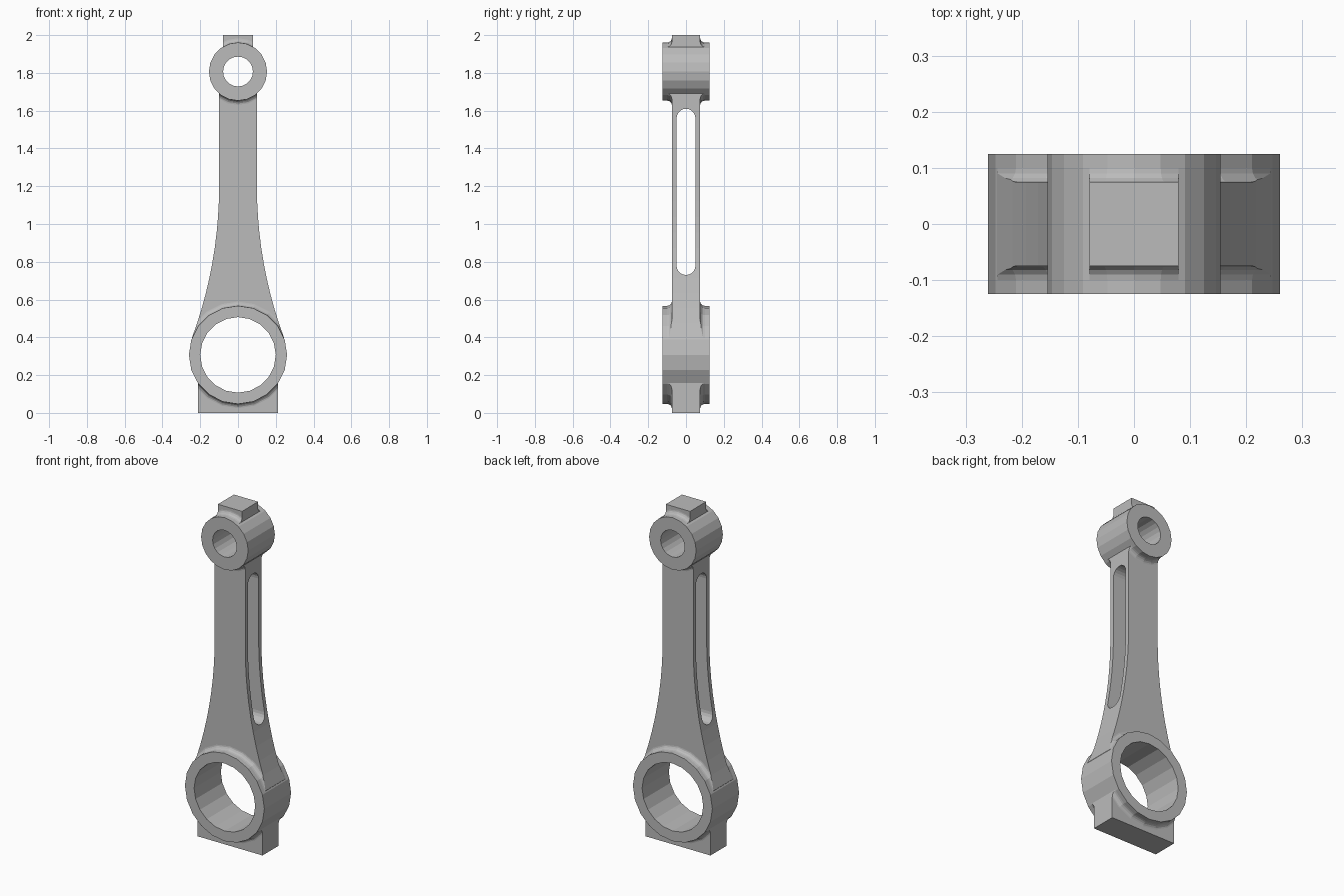
import bpy, bmesh
from math import sin, cos, pi, sqrt, asin

if "Cube" in bpy.data.objects:
    bpy.data.objects.remove(bpy.data.objects["Cube"], do_unlink=True)

steel = bpy.data.materials.new("grey steel")
steel.use_nodes = True
grey = (0.5, 0.5, 0.5, 1)
steel.diffuse_color = grey
steel.node_tree.nodes["Principled BSDF"].inputs["Base Color"].default_value = grey

SEGS = 20
HALF_Y, BEAM_Y, FILLET = 0.125, 0.075, 0.025
BIG = dict(z=0.307, r=0.26, hole=0.2)
SMALL = dict(z=1.807, r=0.154, hole=0.079)


def make(name, bm):
    bmesh.ops.recalc_face_normals(bm, faces=bm.faces)
    mesh = bpy.data.meshes.new(name)
    bm.to_mesh(mesh)
    bm.free()
    mesh.materials.append(steel)
    ob = bpy.data.objects.new(name, mesh)
    bpy.context.collection.objects.link(ob)
    return ob


def prism(name, points, half, along_x=False):
    """Extrude a closed outline (u, z) symmetrically along y, or along x."""
    bm = bmesh.new()
    place = (lambda u, z, d: (d, u, z)) if along_x else (lambda u, z, d: (u, d, z))
    face = bm.faces.new([bm.verts.new(place(u, z, -half)) for u, z in points])
    ext = bmesh.ops.extrude_face_region(bm, geom=[face])
    verts = [v for v in ext["geom"] if isinstance(v, bmesh.types.BMVert)]
    bmesh.ops.translate(bm, verts=verts, vec=place(0, 0, 2 * half))
    return make(name, bm)


def circle(z, r):
    return [(r * cos(2 * pi * i / SEGS), z + r * sin(2 * pi * i / SEGS)) for i in range(SEGS)]


def lathe(name, profile, z):
    """Revolve a closed profile (radius, y) about a y axis at height z."""
    bm = bmesh.new()
    rings = []
    for i in range(SEGS):
        a = 2 * pi * i / SEGS
        rings.append([bm.verts.new((r * cos(a), y, z + r * sin(a))) for r, y in profile])
    n = len(profile)
    for i in range(SEGS):
        p, q = rings[i], rings[(i + 1) % SEGS]
        for j in range(n):
            k = (j + 1) % n
            bm.faces.new((p[j], p[k], q[k], q[j]))
    return make(name, bm)


def boolean(target, tool, operation):
    """Apply a boolean and discard the tool."""
    mod = target.modifiers.new(operation, "BOOLEAN")
    mod.operation, mod.object, mod.solver = operation, tool, "EXACT"
    deps = bpy.context.evaluated_depsgraph_get()
    mesh = bpy.data.meshes.new_from_object(target.evaluated_get(deps))
    target.modifiers.clear()
    target.data = mesh
    bpy.data.objects.remove(tool, do_unlink=True)


def fillet_skirt(ring):
    """Disc that flares from the ring wall down to the beam face."""
    r, edge = ring["r"], []
    for i in range(5):
        a = pi / 2 * i / 4
        edge.append((r + FILLET * (1 - cos(a)), BEAM_Y + FILLET * (1 - sin(a)) - 0.0005))
    inner = [(0.03, BEAM_Y + FILLET), (r - 0.01, BEAM_Y + FILLET)]
    half = inner + edge
    return lathe("fillet_skirt", half + [(a, -b) for a, b in reversed(half)], ring["z"])


# Beam side: straight shank, then an arc tangent to the big ring
shank_x, arc_top = 0.1, 1.2
rise = arc_top - BIG["z"]
arc_r = (shank_x ** 2 + rise ** 2 - BIG["r"] ** 2) / (2 * (BIG["r"] - shank_x))
sweep = asin(rise * arc_r / (arc_r + BIG["r"]) / arc_r)
side = [(0.079, 2.0), (0.079, 1.8), (shank_x, 1.8)]
for i in range(11):
    a = sweep * i / 10
    side.append((shank_x + arc_r * (1 - cos(a)), arc_top - arc_r * sin(a)))
side += [(0.213, BIG["z"]), (0.213, 0)]
outline = side + [(-x, z) for x, z in reversed(side)]

# Slab with fillet skirts, trimmed to the outline
rod = prism("connecting_rod", [(-0.4, -0.2), (0.4, -0.2), (0.4, 2.2), (-0.4, 2.2)], BEAM_Y)
for ring in (BIG, SMALL):
    boolean(rod, fillet_skirt(ring), "UNION")
boolean(rod, prism("outline_cutter", outline, 0.3), "INTERSECT")

# End rings and their bores
for ring in (BIG, SMALL):
    boolean(rod, prism("ring", circle(ring["z"], ring["r"]), HALF_Y), "UNION")
for ring in (BIG, SMALL):
    boolean(rod, prism("bore", circle(ring["z"], ring["hole"]), 0.3), "DIFFERENCE")

# Long rounded slot through the sides of the beam
slot_r, slot_low, slot_high = 0.05, 0.78, 1.56
slot = [(slot_r * cos(pi * i / 10), slot_high + slot_r * sin(pi * i / 10)) for i in range(11)]
slot += [(-slot_r * cos(pi * i / 10), slot_low - slot_r * sin(pi * i / 10)) for i in range(11)]
boolean(rod, prism("slot_cutter", slot, 0.5, along_x=True), "DIFFERENCE")
